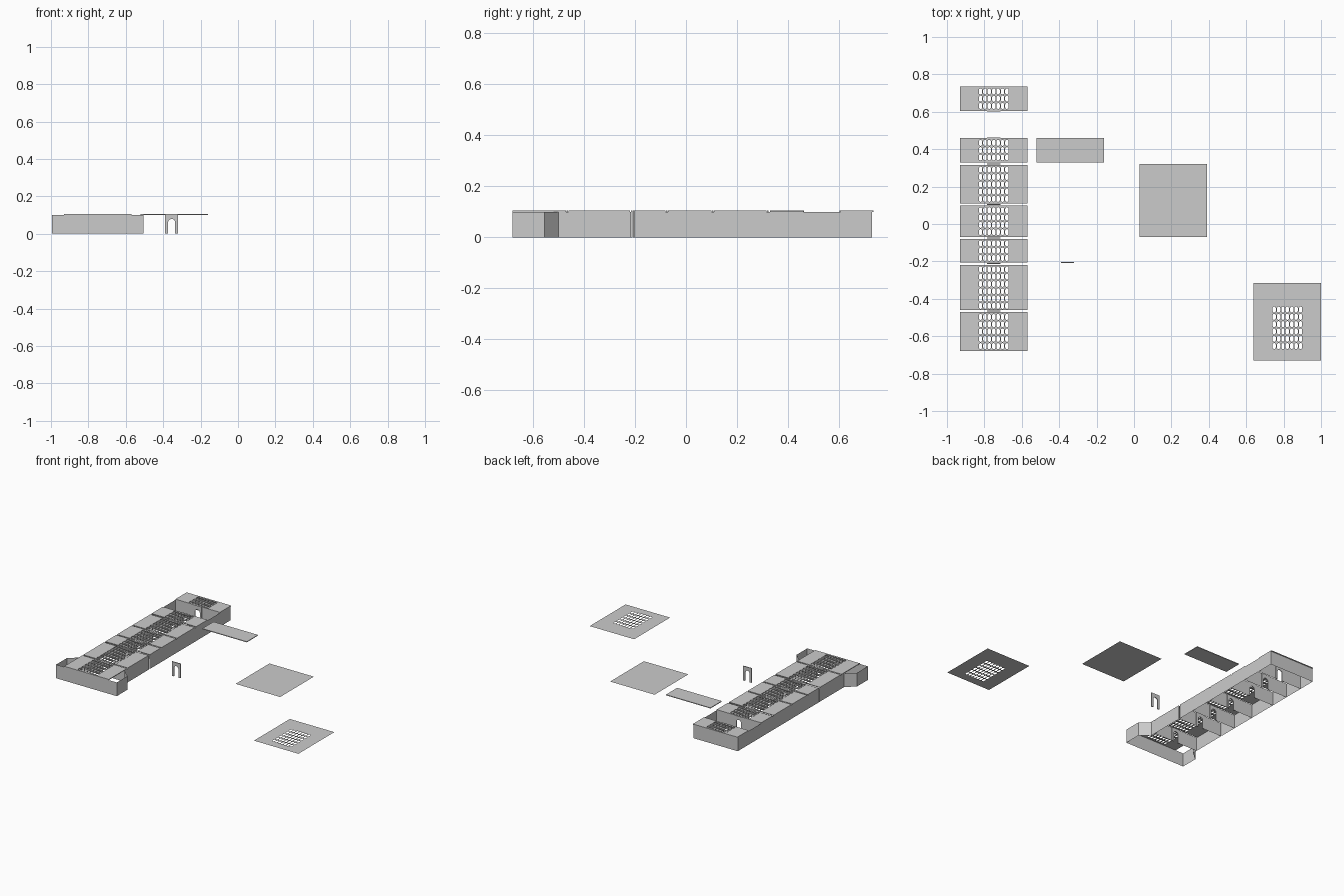
import bpy, bmesh, math
from mathutils import Vector

cube = bpy.data.objects.get("Cube")
if cube:
    bpy.data.objects.remove(cube, do_unlink=True)

grey = bpy.data.materials.new("light_grey")
grey.use_nodes = True
grey.diffuse_color = (0.6, 0.6, 0.6, 1)
grey.node_tree.nodes["Principled BSDF"].inputs["Base Color"].default_value = (0.6, 0.6, 0.6, 1)

L, R = -0.93, -0.57          # hall side walls
MID = (L + R) / 2            # corridor axis
WALL, ROOF = 0.1, 0.105      # wall top and roof top


def finish(name, bm):
    mesh = bpy.data.meshes.new(name)
    bm.to_mesh(mesh)
    bm.free()
    mesh.materials.append(grey)
    obj = bpy.data.objects.new(name, mesh)
    bpy.context.collection.objects.link(obj)
    return obj


def wall(name, path):
    """Thin upright wall along a plan path."""
    bm = bmesh.new()
    pairs = [[bm.verts.new((x, y, z)) for z in (0, WALL)] for x, y in path]
    for a, b in zip(pairs, pairs[1:]):
        bm.faces.new((a[0], b[0], b[1], a[1]))
    return finish(name, bm)


def oval(cx, cy, w, h, steps=4):
    """Rounded slot outline."""
    r = w / 2
    pts = []
    for i in range(2 * steps + 2):
        t = math.pi * (i - (i > steps)) / (2 * steps)
        side = 1 if i <= steps else -1
        a = math.pi * (i % (steps + 1)) / steps
        pts.append((cx + side * r * math.cos(a),
                    cy + side * (h / 2 - r + r * math.sin(a))))
    return pts


def slab(name, x0, x1, y0, y1, z, thick, rows=0, hole_y=None):
    """Flat panel, optionally pierced by a grid of slots."""
    loops = [[(x0, y0), (x1, y0), (x1, y1), (x0, y1)]]
    cx, cy = (x0 + x1) / 2, (y0 + y1) / 2 if hole_y is None else hole_y
    for i in range(rows):
        for j in range(7):
            loops.append(oval(cx + (j - 3) * 0.0235, cy + (i - (rows - 1) / 2) * 0.039,
                              0.018, 0.033))
    bm = bmesh.new()
    edges = []
    for loop in loops:
        vs = [bm.verts.new((x, y, z)) for x, y in loop]
        edges += [bm.edges.new((vs[k], vs[k - 1])) for k in range(len(vs))]
    bmesh.ops.triangle_fill(bm, edges=edges, use_beauty=True, normal=Vector((0, 0, 1)))
    bmesh.ops.dissolve_limit(bm, angle_limit=0.01, verts=bm.verts[:], edges=bm.edges[:])
    if thick:
        res = bmesh.ops.extrude_face_region(bm, geom=bm.faces[:], use_keep_orig=True)
        up = [v for v in res["geom"] if isinstance(v, bmesh.types.BMVert)]
        bmesh.ops.translate(bm, verts=up, vec=(0, 0, thick))
        bmesh.ops.recalc_face_normals(bm, faces=bm.faces[:])
    return finish(name, bm)


def arch(name, cx, y, thick=0.006):
    """Doorway frame with a round-headed opening."""
    half, r, spring = 0.035, 0.019, 0.06
    outline = [(-half, 0), (-half, ROOF), (half, ROOF), (half, 0), (r, 0)]
    outline += [(r * math.cos(math.pi * i / 10), spring + r * math.sin(math.pi * i / 10))
                for i in range(11)]
    outline.append((-r, 0))
    bm = bmesh.new()
    face = bm.faces.new([bm.verts.new((cx + x, y - thick / 2, z)) for x, z in outline])
    res = bmesh.ops.extrude_face_region(bm, geom=[face], use_keep_orig=True)
    up = [v for v in res["geom"] if isinstance(v, bmesh.types.BMVert)]
    bmesh.ops.translate(bm, verts=up, vec=(0, thick, 0))
    bmesh.ops.recalc_face_normals(bm, faces=bm.faces[:])
    return finish(name, bm)


# Outer walls: widened front room with angled corners, then the long hall
FRONT, BACK, OUT = -0.68, 0.73, 0.245
for side, name in ((-1, "left_row"), (1, "right_row")):
    x = MID + side * 0.18
    wall(name + "_front", [(MID, FRONT), (MID + side * OUT, FRONT),
                           (MID + side * OUT, -0.555), (x, -0.5), (x, -0.215)])
    wall(name + "_back", [(x, -0.207), (x, BACK), (MID, BACK)])

# Cross walls, each with an arched doorway on the corridor
for i, y in enumerate((-0.465, -0.212, -0.075, 0.105, 0.32, 0.46, 0.605)):
    wall(f"cross_wall_left_{i}", [(L, y), (MID - 0.035, y)])
    wall(f"cross_wall_right_{i}", [(MID + 0.035, y), (R, y)])
    arch(f"doorway_{i}", MID, y)

# Pierced roof panels
panels = [(-0.68, -0.47, 5), (-0.46, -0.22, 6), (-0.205, -0.08, 3), (-0.07, 0.1, 4),
          (0.11, 0.315, 5), (0.33, 0.46, 3), (0.605, 0.735, 3)]
for i, (y0, y1, rows) in enumerate(panels):
    slab(f"roof_panel_{i}", L, R, y0, y1, WALL, ROOF - WALL, rows)

# Separate pieces laid out beside the hall
slab("spare_roof_panel", -0.52, -0.16, 0.33, 0.46, WALL, ROOF - WALL)
slab("plain_floor_panel", 0.03, 0.39, -0.07, 0.32, 0, 0)
slab("pierced_floor_panel", 0.64, 1.0, -0.73, -0.315, 0, 0, 6, -0.555)
arch("spare_doorway", -0.355, -0.205)
